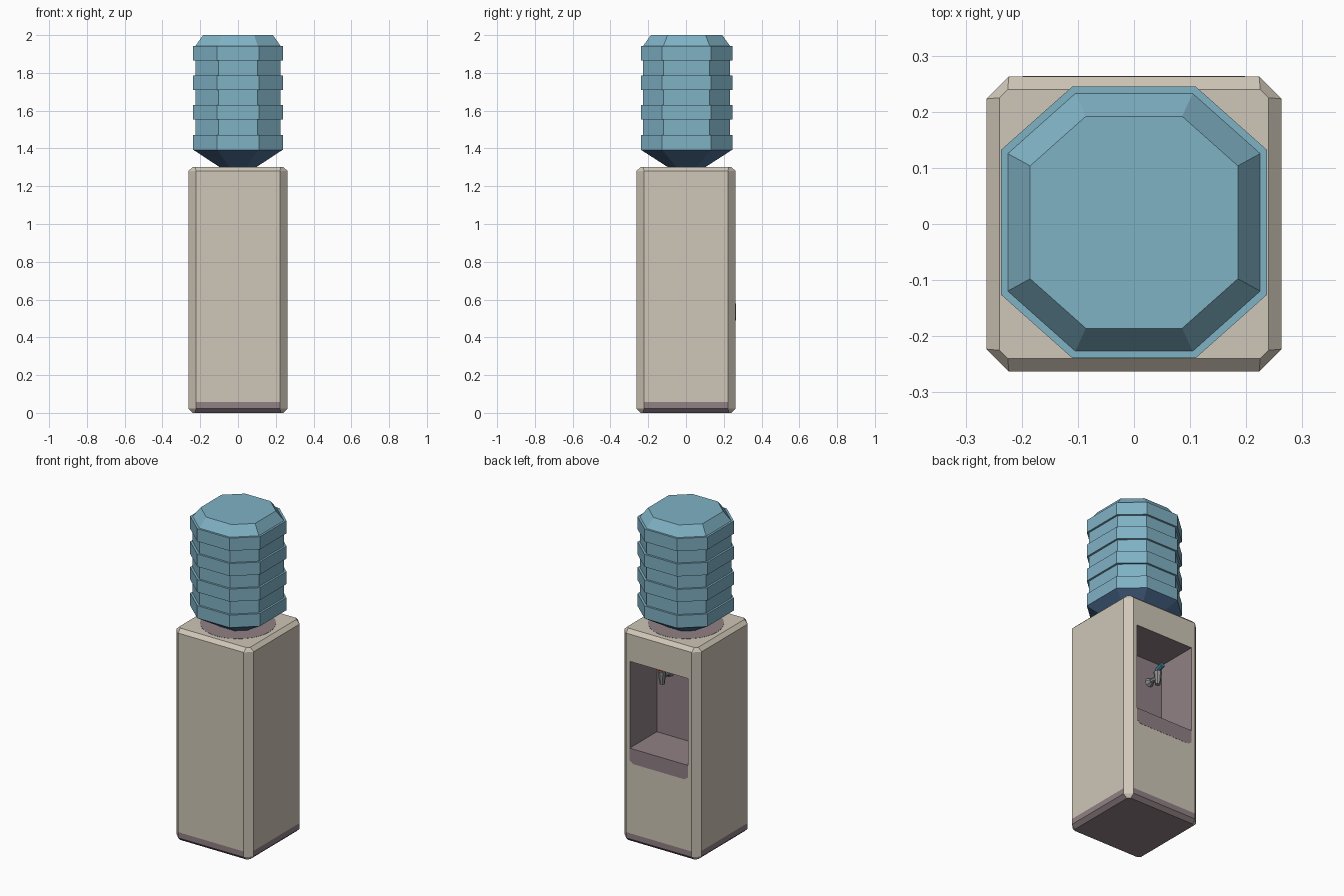
import bpy, bmesh, math
from mathutils import Vector

if "Cube" in bpy.data.objects:
    bpy.data.objects.remove(bpy.data.objects["Cube"])


def material(name, rgb):
    m = bpy.data.materials.new(name)
    m.diffuse_color = (*rgb, 1)
    m.use_nodes = True
    m.node_tree.nodes["Principled BSDF"].inputs["Base Color"].default_value = m.diffuse_color
    return m


BEIGE = material("warm_beige", (0.62, 0.565, 0.475))
MAUVE = material("mauve_taupe", (0.28, 0.22, 0.235))
WATER = material("water_blue", (0.215, 0.445, 0.56))
NAVY = material("deep_blue", (0.08, 0.17, 0.32))
METAL = material("grey_metal", (0.28, 0.28, 0.28))
COLD = material("cold_blue", (0.06, 0.24, 0.36))
HOT = material("hot_red", (0.5, 0.06, 0.05))


def finish(bm, name, *mats):
    bmesh.ops.recalc_face_normals(bm, faces=bm.faces)
    me = bpy.data.meshes.new(name)
    bm.to_mesh(me)
    bm.free()
    for m in mats:
        me.materials.append(m)
    ob = bpy.data.objects.new(name, me)
    bpy.context.collection.objects.link(ob)
    return ob


def octagon(a, b, c, d):
    """Eight-sided outline from the corners (a, b) and (c, d), mirrored both ways."""
    return [(a, b), (c, d), (c, -d), (a, -b), (-a, -b), (-c, -d), (-c, d), (-a, b)]


def loft(bm, rings):
    """Skin a list of (outline, z) rings and cap both ends; last side faces +y."""
    vs = [[bm.verts.new((x, y, z)) for x, y in pts] for pts, z in rings]
    sides = []
    for r0, r1 in zip(vs, vs[1:]):
        n = len(r0)
        sides.append([bm.faces.new((r0[i], r0[(i + 1) % n], r1[(i + 1) % n], r1[i]))
                      for i in range(n)])
    bottom = bm.faces.new(vs[0])
    bm.faces.new(vs[-1])
    return vs, sides, bottom


# Cabinet with chamfered edges; mauve underside and base band on the flat sides
H = 0.263
small = octagon(0.225, 0.24, 0.24, 0.225)
big = octagon(0.223, H, H, 0.223)
bm = bmesh.new()
vs, sides, bottom = loft(bm, [(small, 0), (big, 0.022), (big, 0.057), (big, 1.28), (small, 1.302)])
bottom.material_index = 1
for row in sides[:2]:
    for f in row[1::2]:
        f.material_index = 1

# Recessed dispensing bay on +y with a mauve lining
bm.faces.remove(sides[2][7])
outer = [vs[2][7], vs[2][0], vs[3][0], vs[3][7]]
bay = [(-0.198, 0.58), (0.198, 0.58), (0.198, 1.113), (-0.198, 1.113)]
rim = [bm.verts.new((x, H, z)) for x, z in bay]
deep = [bm.verts.new((x, 0.0, z)) for x, z in bay]
for a, b, mi in ((outer, rim, 0), (rim, deep, 1)):
    for i in range(4):
        j = (i + 1) % 4
        bm.faces.new((a[i], a[j], b[j], b[i])).material_index = mi
bm.faces.new(deep).material_index = 1
finish(bm, "cabinet", BEIGE, MAUVE)

# Mauve apron plate under the bay
bm = bmesh.new()
pts = [(-0.198, 0.58), (-0.198, 0.505), (-0.175, 0.488),
       (0.175, 0.488), (0.198, 0.505), (0.198, 0.58)]
f = bm.faces.new([bm.verts.new((x, H, z)) for x, z in pts])
ext = bmesh.ops.extrude_face_region(bm, geom=[f])
for v in ext["geom"]:
    if isinstance(v, bmesh.types.BMVert):
        v.co.y += 0.001
finish(bm, "bay_apron", MAUVE)

# Mauve disc under the bottle
bm = bmesh.new()
bmesh.ops.create_cone(bm, cap_ends=True, segments=32, radius1=0.212, radius2=0.212, depth=0.002)
bmesh.ops.translate(bm, verts=bm.verts, vec=(0, 0, 1.302))
finish(bm, "bottle_seat", MAUVE)

# Ribbed bottle: stepped stack of scaled octagons with a deep blue shoulder
profile = [(0.10, 1.303), (0.237, 1.393)]
z_edges = [1.47, 1.553, 1.63, 1.71, 1.787, 1.865]
for k, z in enumerate(z_edges):
    r = (0.237, 0.225) if k % 2 == 0 else (0.225, 0.237)
    profile += [(r[0], z), (r[1], z)]
profile += [(0.237, 1.943), (0.225, 1.943), (0.185, 2.0)]
bm = bmesh.new()
vs, sides, bottom = loft(bm, [([(x * r / 0.237, y * r / 0.237 + 0.003)
                                for x, y in octagon(0.11, 0.242, 0.237, 0.129)], z)
                              for r, z in profile])
for f in sides[0] + [bottom]:
    f.material_index = 1
finish(bm, "water_bottle", WATER, NAVY)


def rod(bm, p, q, r0, r1, n=8):
    """Tapered rod from p to q."""
    p, q = Vector(p), Vector(q)
    rot = (q - p).to_track_quat('Z', 'Y').to_matrix().to_4x4()
    rot.translation = (p + q) / 2
    bmesh.ops.create_cone(bm, cap_ends=True, segments=n, radius1=r0, radius2=r1,
                          depth=(q - p).length, matrix=rot)


# Two taps on the rear wall of the bay, with a lever each
T = 0.972
for x, label, mat in ((-0.11, "cold", COLD), (0.11, "hot", HOT)):
    bm = bmesh.new()
    rod(bm, (x, -0.005, T), (x, 0.025, T), 0.03, 0.018)
    rod(bm, (x, 0.02, T), (x, 0.075, T), 0.014, 0.014)
    rod(bm, (x, 0.075, T + 0.035), (x, 0.075, T - 0.045), 0.024, 0.015)
    finish(bm, label + "_tap", METAL)
    bm = bmesh.new()
    rod(bm, (x, 0.072, T + 0.035), (x, 0.078, T + 0.055), 0.014, 0.014)
    rod(bm, (x, 0.07, T + 0.05), (x, 0.115, T + 0.065), 0.014, 0.016)
    finish(bm, label + "_lever", mat)
